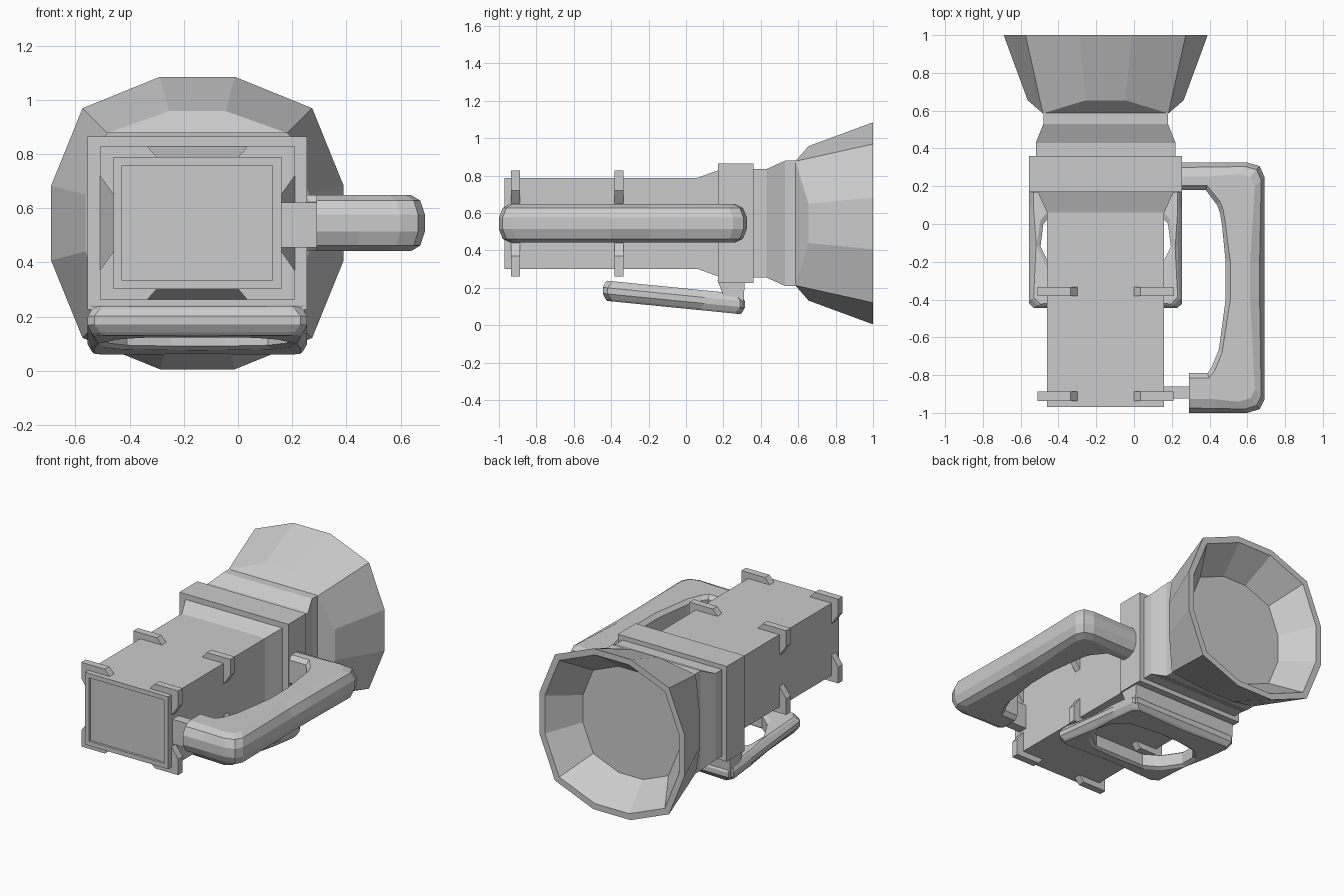
import bpy, bmesh
from mathutils import Vector

if "Cube" in bpy.data.objects:
    bpy.data.objects.remove(bpy.data.objects["Cube"])

CX, CZ = -0.15, 0.545  # long axis of the lamp


def finish(name, bm):
    bmesh.ops.recalc_face_normals(bm, faces=bm.faces)
    me = bpy.data.meshes.new(name)
    bm.to_mesh(me)
    bm.free()
    ob = bpy.data.objects.new(name, me)
    bpy.context.collection.objects.link(ob)
    return ob


def loft(name, rings, closed=False):
    """Skin a list of equal-length point rings; cap the ends unless closed."""
    bm = bmesh.new()
    vs = [[bm.verts.new(p) for p in r] for r in rings]
    n = len(vs[0])
    pairs = list(zip(vs, vs[1:])) + ([(vs[-1], vs[0])] if closed else [])
    for a, b in pairs:
        for i in range(n):
            j = (i + 1) % n
            bm.faces.new((a[i], a[j], b[j], b[i]))
    if not closed:
        bm.faces.new(vs[0])
        bm.faces.new(vs[-1])
    return finish(name, bm)


def rect(y, hx, hz):
    return [(CX + sx * hx, y, CZ + sz * hz)
            for sx, sz in ((-1, -1), (1, -1), (1, 1), (-1, 1))]


def box(name, x0, x1, y0, y1, z0, z1):
    return loft(name, [[(x0, y, z0), (x1, y, z0), (x1, y, z1), (x0, y, z1)]
                       for y in (y0, y1)])


# Battery housing with recessed end panel and flare towards the collar
loft("housing", [rect(-.955, .278, .213), rect(-.97, .278, .213),
                 rect(-.97, .31, .243), rect(.06, .31, .243), rect(.17, .36, .283)])

# Collar and tapering neck
loft("collar", [rect(.17, .405, .32), rect(.36, .405, .32)])
loft("neck", [rect(.36, .37, .29), rect(.43, .37, .29),
              rect(.53, .33, .335), rect(.59, .33, .335)])


# Flared twelve-sided hood: square base blending to the rim, hollow inside
def quarter_points(pts, y):
    out = []
    for k in range(4):
        for a, b in pts:
            for _ in range(k):
                a, b = -b, a
            out.append((CX + a, y, CZ + b))
    return out


bm = bmesh.new()
rim = [(.54, -.138), (.54, .138), (.424, .424)]
scaled = lambda s: [(a * s, b * s) for a, b in rim]
make = lambda pts, y: [bm.verts.new(p) for p in quarter_points(pts, y)]
base = make([(.332, .332)], .585)
mid = make([(.413, -.105), (.413, .105)], .655)
outer = make(rim, 1.0)
inner = make(scaled(.925), 1.0)
floor = make(scaled(.66), .80)
for k in range(4):
    n = (k + 1) % 4
    m0, m1, r0, r1, r2 = mid[2 * k], mid[2 * k + 1], *outer[3 * k:3 * k + 3]
    bm.faces.new((base[k - 1], base[k], m1, m0))
    bm.faces.new((m0, m1, r1, r0))
    bm.faces.new((m1, base[k], r2, r1))
    bm.faces.new((base[k], mid[2 * n], outer[3 * n], r2))
for a, b in ((outer, inner), (inner, floor)):
    for i in range(12):
        j = (i + 1) % 12
        bm.faces.new((a[i], a[j], b[j], b[i]))
bm.faces.new(floor)
bm.faces.new(base)
finish("hood", bm)

# Corner clips: one L profile mirrored to four corners, two rows
clip = [(.15, .243), (.185, .283), (.36, .283), (.36, .175), (.31, .105), (.31, .243)]
for row, y in (("rear", -.912), ("middle", -.358)):
    for sx in (-1, 1):
        for sz in (-1, 1):
            side = ("left" if sx < 0 else "right") + ("_lower" if sz < 0 else "_upper")
            loft(f"clip_{row}_{side}",
                 [[(CX + sx * a, y + d, CZ + sz * b) for a, b in clip]
                  for d in (-.024, .024)])


# Faceted grip section running from an outer point to an inner point
def section(o, i, zo, zi, hz, cut):
    o, i = Vector(o), Vector(i)
    length = (i - o).length
    prof = [(0, .3), (.025, .8), (cut, 1), (length - .025, 1), (length, .75)]
    prof += [(t, -h) for t, h in reversed(prof)]
    pts = []
    for t, h in prof:
        p = o.lerp(i, t / length)
        pts.append((p.x, p.y, zo + (zi - zo) * t / length + h * hz))
    return pts


# Side handle: (outer point, inner point) along the grip
side = [((.25, .325), (.25, .18)), ((.42, .325), (.38, .18)),
        ((.60, .325), (.44, .10)), ((.665, .307), (.455, .06)),
        ((.69, .25), (.465, .0)), ((.69, -.2), (.485, -.2)),
        ((.69, -.4), (.485, -.4)), ((.69, -.93), (.45, -.66)),
        ((.665, -.98), (.435, -.70)), ((.60, -1.0), (.41, -.76)),
        ((.45, -1.0), (.39, -.79)), ((.29, -1.0), (.29, -.79))]
loft("side_handle", [section(o, i, CZ, CZ, .103, .075) for o, i in side])
box("side_handle_mount", .15, .30, -.925, -.86, .455, .62)

# Lower ring handle, tilted, with a faceted window
half = [((.0, -.445), (.0, -.32)), ((.38, -.445), (.19, -.32)),
        ((.405, -.42), (.28, -.25)), ((.405, -.1), (.345, -.12)),
        ((.405, .10), (.33, .0)), ((.405, .29), (.26, .08)),
        ((.385, .315), (.10, .11)), ((.0, .315), (.0, .11))]
ring = [(s * o[0], o[1], s * i[0], i[1]) for s, seq in
        ((1, half), (-1, half[-2:0:-1])) for o, i in seq]
tilt = lambda y: .186 - .099 * (y + .44)
loft("lower_handle", [section((CX + a, b), (CX + c, d), tilt(b), tilt(d), .054, .04)
                      for a, b, c, d in ring], closed=True)

# Riser joining the lower handle to the collar
loft("lower_handle_riser",
     [[(CX + s * .395, y, z) for y, z in ((.168, .24), (.2, .16), (.2, .1),
                                         (.305, .09), (.315, .24))] for s in (-1, 1)])
